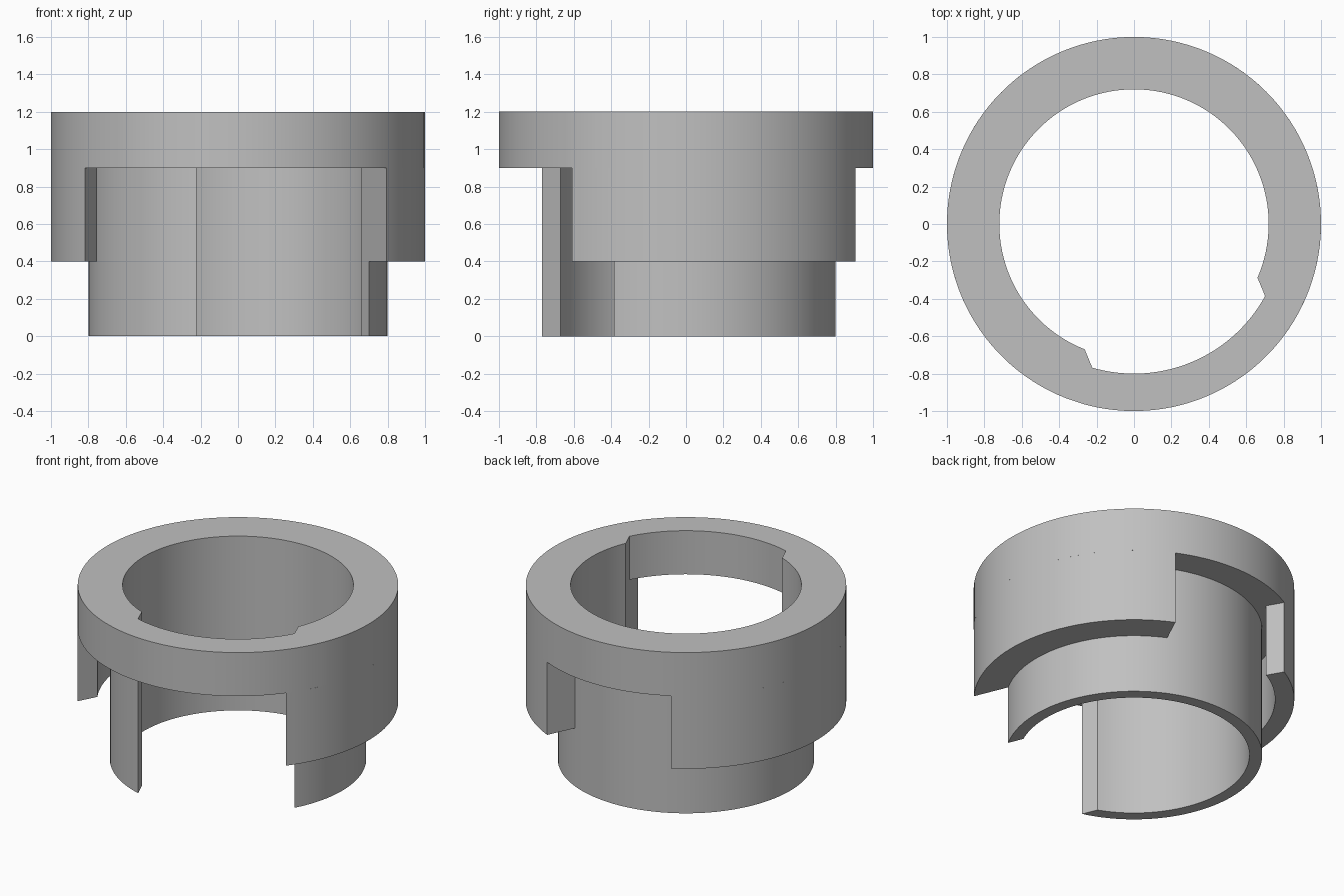
import bpy, bmesh
from math import radians, degrees, asin, cos, sin

cube = bpy.data.objects.get("Cube")
if cube:
    bpy.data.objects.remove(cube, do_unlink=True)

R_OUT, R_TUBE, R_BORE = 1.0, 0.8, 0.72
Z_SKIRT, Z_RING, Z_TOP = 0.4, 0.9, 1.2
SLOT_DIR, SLOT_HALF = -67.5, 0.5     # straight slot through the tube wall

grey = bpy.data.materials.new("plain grey")
grey.use_nodes = True
grey.diffuse_color = (0.53, 0.53, 0.53, 1)
grey.node_tree.nodes["Principled BSDF"].inputs["Base Color"].default_value = (0.53, 0.53, 0.53, 1)


def slot_edge(r, side):
    """Angle where one side of the slot crosses radius r."""
    return SLOT_DIR + side * degrees(asin(SLOT_HALF / r))


def arc(r, start, end, steps):
    """Polar points (radius, degrees) along an arc."""
    return [(r, start + (end - start) * i / steps) for i in range(steps + 1)]


def wall(name, outer, inner, z0, z1, closed=False):
    """Curved wall between two matching polar outlines."""
    bm = bmesh.new()

    def loop(points, z):
        return [bm.verts.new((r * cos(radians(a)), r * sin(radians(a)), z)) for r, a in points]

    loops = [loop(outer, z0), loop(outer, z1), loop(inner, z1), loop(inner, z0)]
    n = len(outer)
    for i in range(n if closed else n - 1):
        j = (i + 1) % n
        for k in range(4):
            a, b = loops[k], loops[(k + 1) % 4]
            bm.faces.new((a[i], a[j], b[j], b[i]))
    if not closed:
        for i in (0, n - 1):
            bm.faces.new([lp[i] for lp in loops])
    bmesh.ops.recalc_face_normals(bm, faces=bm.faces)
    mesh = bpy.data.meshes.new(name)
    bm.to_mesh(mesh)
    bm.free()
    mesh.materials.append(grey)
    obj = bpy.data.objects.new(name, mesh)
    bpy.context.collection.objects.link(obj)
    bpy.ops.object.select_all(action='DESELECT')
    obj.select_set(True)
    bpy.context.view_layer.objects.active = obj
    bpy.ops.object.shade_smooth_by_angle(angle=radians(25))


# Top ring, its bore widened across the slot
bore = (arc(R_BORE, slot_edge(R_BORE, 1), slot_edge(R_BORE, -1) + 360, 96)
        + arc(R_TUBE, slot_edge(R_TUBE, -1) + 360, slot_edge(R_TUBE, 1) + 360, 30))
wall("top_ring", [(R_OUT, a) for r, a in bore], bore, Z_RING, Z_TOP, closed=True)

# Inner tube, open at the slot
wall("inner_tube",
     arc(R_TUBE, slot_edge(R_TUBE, 1), slot_edge(R_TUBE, -1) + 360, 96),
     arc(R_BORE, slot_edge(R_BORE, 1), slot_edge(R_BORE, -1) + 360, 96),
     0, Z_RING)

# Left skirt, joined to the tube
r_sunk = 0.77
wall("left_skirt",
     arc(R_OUT, slot_edge(R_OUT, 1), 65, 36),
     arc(r_sunk, slot_edge(r_sunk, 1), 65, 36),
     Z_SKIRT, Z_RING)

# Right skirt, hanging clear of the tube
wall("right_skirt",
     arc(R_OUT, 119.6, 215.1, 36),
     arc(0.88, 119.6, 211, 36),
     Z_SKIRT, Z_RING)
